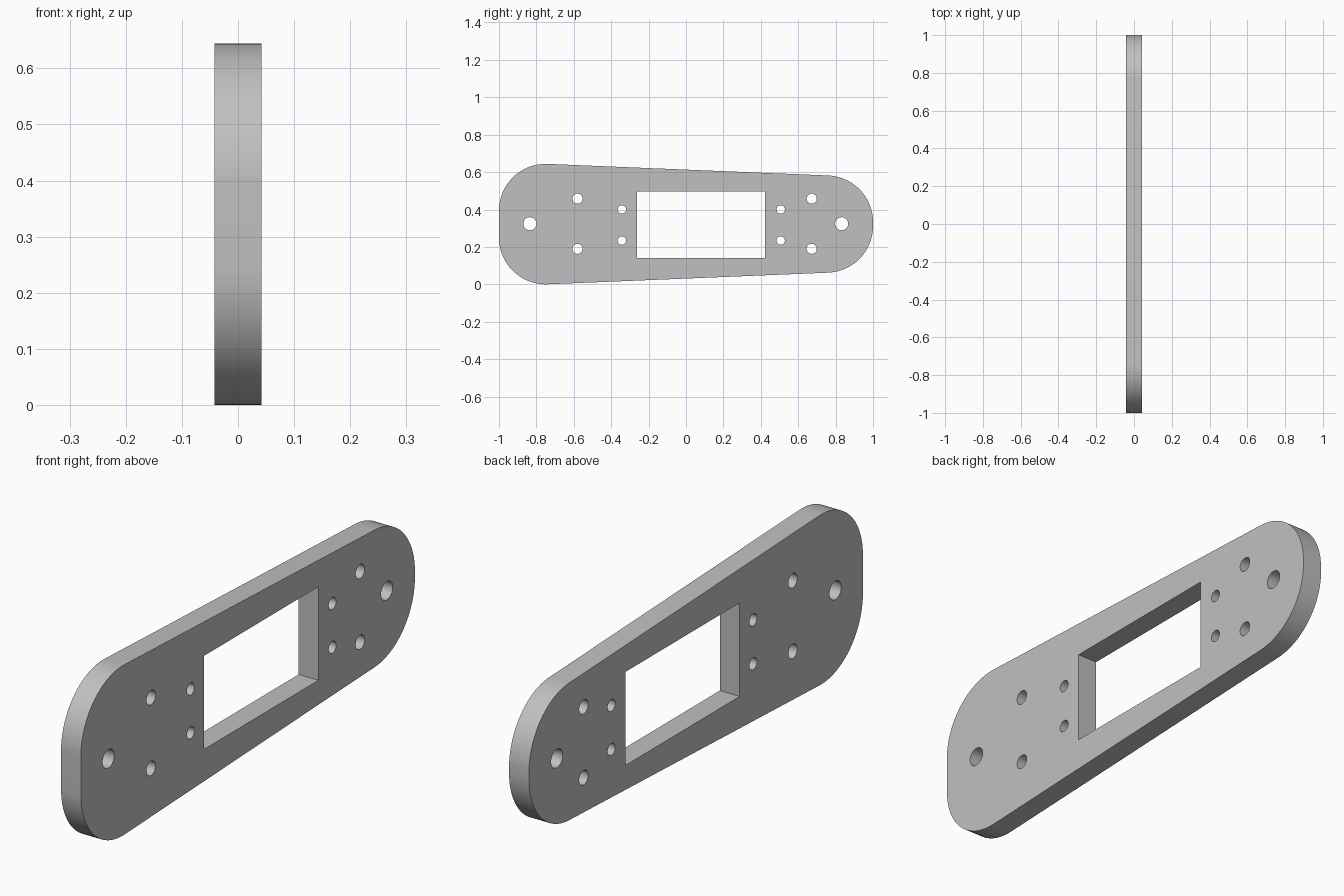
import bpy, bmesh
from math import sin, cos, pi, radians

cube = bpy.data.objects.get("Cube")
if cube:
    bpy.data.objects.remove(cube, do_unlink=True)

MID = 0.322          # height of the plate's long axis
THICK = 0.083
TILT = radians(2.36)  # taper of the long edges

grey = bpy.data.materials.new("plain grey")
grey.use_nodes = True
colour = (0.53, 0.53, 0.53, 1)
grey.diffuse_color = colour
grey.node_tree.nodes["Principled BSDF"].inputs["Base Color"].default_value = colour


def arc(cy, cz, r, start, end, n):
    return [(cy + r * cos(start + (end - start) * i / n),
             cz + r * sin(start + (end - start) * i / n)) for i in range(n + 1)]


def circle(cy, cz, r, n=32):
    return arc(cy, cz, r, 0, 2 * pi, n)[:-1]


# Outline: upper half from the narrow end to the wide end, then mirrored
upper = arc(0.75, MID + 0.01, 0.25, 0, pi / 2 - TILT, 24)
upper += arc(-0.75, MID + 0.072, 0.25, pi / 2 - TILT, pi, 24)
loops = [upper + [(y, 2 * MID - z) for y, z in reversed(upper)]]

# Rectangular window
loops.append([(-0.262, 0.141), (0.422, 0.141), (0.422, 0.495), (-0.262, 0.495)])

# Large end holes and the paired screw holes
for y in (-0.835, 0.832):
    loops.append(circle(y, 0.324, 0.035))
for y, low, high, r in ((-0.58, 0.19, 0.458, 0.027), (0.672, 0.19, 0.458, 0.027),
                        (-0.343, 0.234, 0.4, 0.0225), (0.506, 0.234, 0.4, 0.0225)):
    loops += [circle(y, low, r), circle(y, high, r)]

# Filled flat curve, extruded into the plate
curve = bpy.data.curves.new("plate_profile", "CURVE")
curve.dimensions = "2D"
curve.fill_mode = "BOTH"
curve.extrude = THICK / 2
for pts in loops:
    spline = curve.splines.new("POLY")
    spline.points.add(len(pts) - 1)
    for p, (y, z) in zip(spline.points, pts):
        p.co = (y, z, 0, 1)
    spline.use_cyclic_u = True

plate = bpy.data.objects.new("mounting_plate", curve)
bpy.context.collection.objects.link(plate)
plate.rotation_euler = (pi / 2, 0, pi / 2)
bpy.ops.object.select_all(action="DESELECT")
plate.select_set(True)
bpy.context.view_layer.objects.active = plate
bpy.ops.object.convert(target="MESH")
bpy.ops.object.transform_apply(location=False, rotation=True, scale=False)

# Weld the caps to the rims and tidy the flat faces
plate = bpy.context.object
bm = bmesh.new()
bm.from_mesh(plate.data)
bmesh.ops.remove_doubles(bm, verts=bm.verts, dist=0.0005)
bmesh.ops.recalc_face_normals(bm, faces=bm.faces)
bm.to_mesh(plate.data)
bm.free()
plate.data.materials.clear()
plate.data.materials.append(grey)
bpy.ops.object.shade_smooth_by_angle(angle=radians(30))
